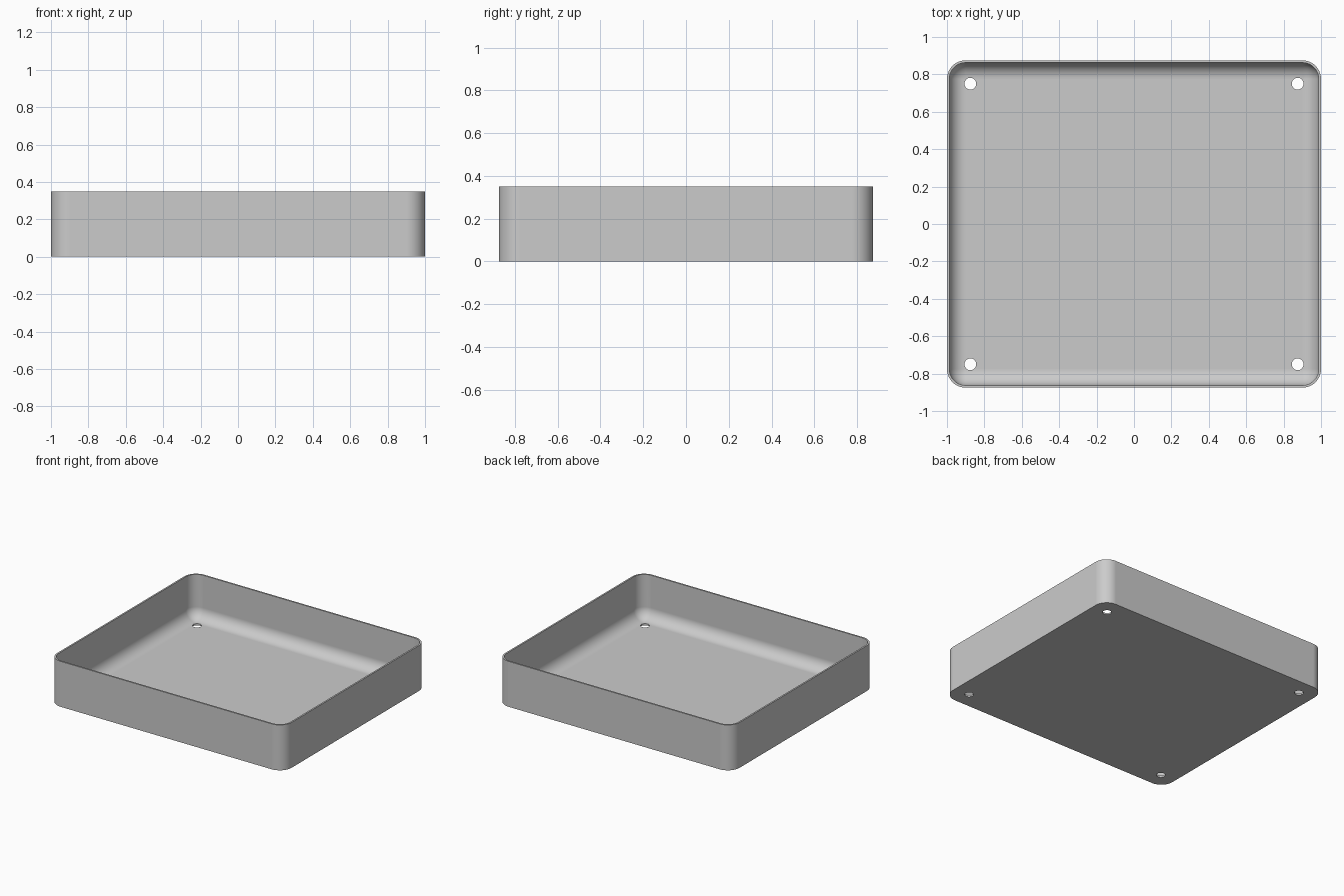
import bpy, bmesh
from math import pi, sin, cos

if "Cube" in bpy.data.objects:
    bpy.data.objects.remove(bpy.data.objects["Cube"])

HALF_X, HALF_Y, HEIGHT = 1.0, 0.875, 0.35
WALL, CORNER, STEPS = 0.0125, 0.1, 12
FILLET = CORNER - WALL

gray = bpy.data.materials.new("light gray")
gray.use_nodes = True
gray.diffuse_color = (0.6, 0.6, 0.6, 1)
gray.node_tree.nodes["Principled BSDF"].inputs["Base Color"].default_value = gray.diffuse_color


def rounded_ring(bm, inset, z):
    """Rounded rectangle of vertices, inset from the outer wall."""
    r = CORNER - inset
    verts = []
    for i, (sx, sy) in enumerate([(1, 1), (-1, 1), (-1, -1), (1, -1)]):
        for k in range(STEPS + 1):
            a = (i + k / STEPS) * pi / 2
            verts.append(bm.verts.new((sx * (HALF_X - CORNER) + r * cos(a),
                                       sy * (HALF_Y - CORNER) + r * sin(a), z)))
    return verts


# Tray shell: outer wall, rim, inner wall, then the fillet down to the floor
profile = [(0, 0), (0, HEIGHT), (WALL, HEIGHT)]
for k in range(STEPS + 1):
    a = k / STEPS * pi / 2
    profile.append((CORNER - FILLET * cos(a), CORNER - FILLET * sin(a)))

bm = bmesh.new()
rings = [rounded_ring(bm, *p) for p in profile]
for low, high in zip(rings, rings[1:]):
    for i in range(len(low)):
        j = (i + 1) % len(low)
        bm.faces.new((low[i], low[j], high[j], high[i]))
bm.faces.new(rings[0])
bm.faces.new(rings[-1])
bmesh.ops.remove_doubles(bm, verts=bm.verts, dist=1e-5)
bmesh.ops.recalc_face_normals(bm, faces=bm.faces)
mesh = bpy.data.meshes.new("tray")
bm.to_mesh(mesh)
bm.free()
mesh.materials.append(gray)
tray = bpy.data.objects.new("tray", mesh)
bpy.context.collection.objects.link(tray)

# Four mounting holes through the floor
bm = bmesh.new()
for sx in (-1, 1):
    for sy in (-1, 1):
        made = bmesh.ops.create_cone(bm, cap_ends=True, segments=32,
                                     radius1=0.0315, radius2=0.0315, depth=0.2)
        bmesh.ops.translate(bm, verts=made["verts"], vec=(sx * 0.875, sy * 0.75, 0))
cut_mesh = bpy.data.meshes.new("hole_cutter")
bm.to_mesh(cut_mesh)
bm.free()
cut_mesh.materials.append(gray)
cutter = bpy.data.objects.new("hole_cutter", cut_mesh)
cutter.hide_render = True
bpy.context.collection.objects.link(cutter)

bpy.ops.object.select_all(action="DESELECT")
tray.select_set(True)
bpy.context.view_layer.objects.active = tray
cut = tray.modifiers.new("holes", "BOOLEAN")
cut.operation, cut.solver, cut.object = "DIFFERENCE", "EXACT", cutter
bpy.ops.object.modifier_apply(modifier=cut.name)
bpy.data.objects.remove(cutter)

# Smooth corners and fillet, flat floor and walls
bpy.ops.object.shade_smooth_by_angle(angle=pi / 6)
even = tray.modifiers.new("even_normals", "WEIGHTED_NORMAL")
even.keep_sharp = True
